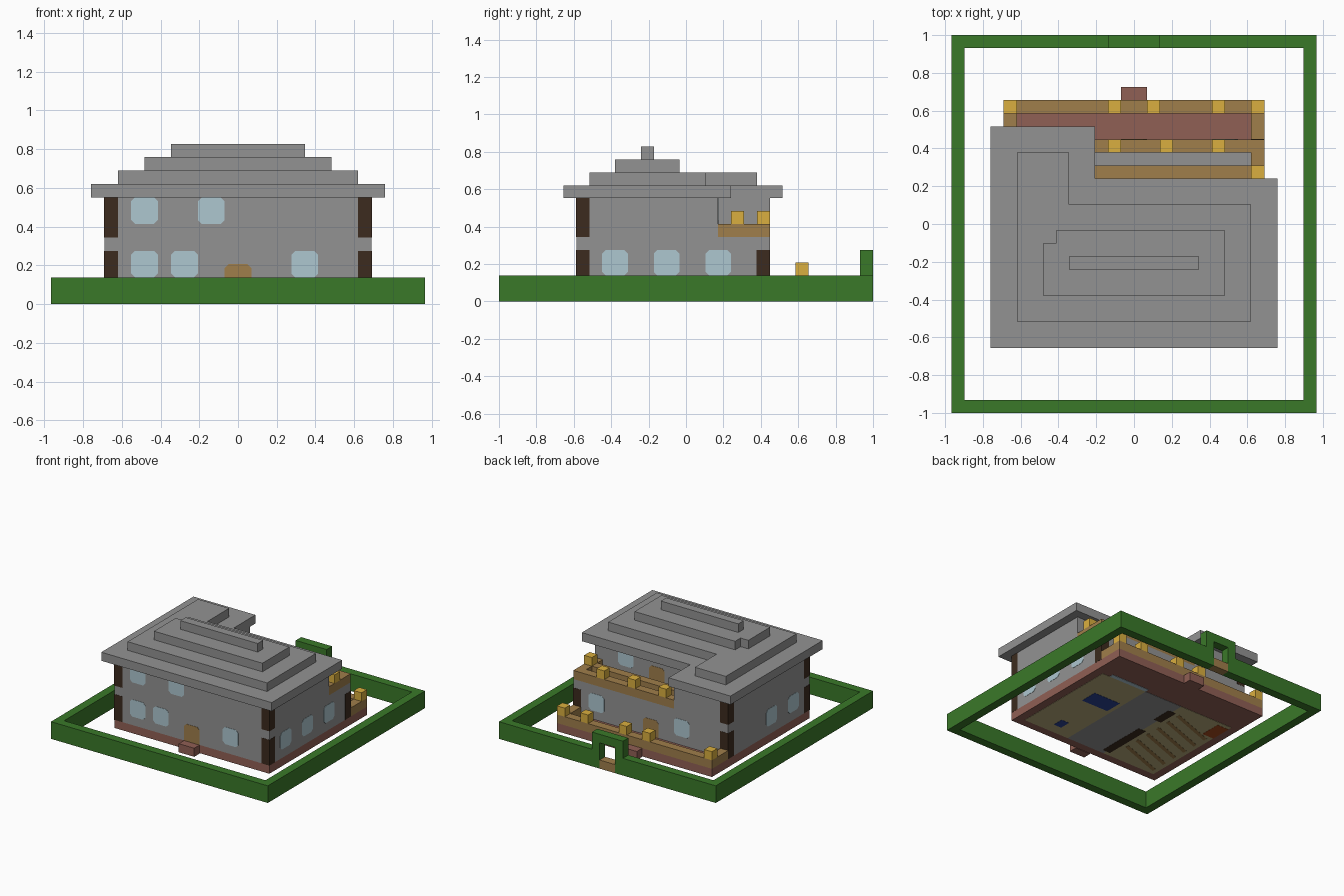
import bpy, bmesh
from mathutils import Vector

U = 2 / 29          # one block
cube = bpy.data.objects.get("Cube")
if cube:
    bpy.data.objects.remove(cube)


def material(name, *rgb):
    m = bpy.data.materials.new(name)
    m.use_nodes = True
    m.diffuse_color = (*rgb, 1)
    m.node_tree.nodes["Principled BSDF"].inputs["Base Color"].default_value = (*rgb, 1)
    return m


green = material("hedge green", .042, .19, .022)
grey = material("stone grey", .29, .29, .29)
dark = material("dark timber", .045, .024, .013)
glass = material("pale glass", .42, .57, .63)
wood = material("plank brown", .35, .21, .07)
gold = material("lamp gold", .70, .43, .05)
brick = material("brick red", .28, .115, .09)
navy = material("rug navy", .025, .055, .3)
olive = material("floor olive", .48, .41, .2)
rust = material("rust orange", .4, .07, .013)


def solid(name, mat, outline, offset):
    """Extrude a closed outline of 3D points (in blocks) along offset."""
    bm = bmesh.new()
    face = bm.faces.new([bm.verts.new(Vector(p) * U) for p in outline])
    new = bmesh.ops.extrude_face_region(bm, geom=[face])["geom"]
    verts = [v for v in new if isinstance(v, bmesh.types.BMVert)]
    bmesh.ops.translate(bm, verts=verts, vec=Vector(offset) * U)
    bmesh.ops.recalc_face_normals(bm, faces=bm.faces)
    mesh = bpy.data.meshes.new(name)
    bm.to_mesh(mesh)
    bm.free()
    mesh.materials.append(mat)
    ob = bpy.data.objects.new(name, mesh)
    bpy.context.collection.objects.link(ob)


def prism(name, mat, pts, z0, z1):
    solid(name, mat, [(x, y, z0) for x, y in pts], (0, 0, z1 - z0))


def box(name, mat, x0, x1, y0, y1, z0, z1):
    prism(name, mat, [(x0, y0), (x1, y0), (x1, y1), (x0, y1)], z0, z1)


def l_shape(x0, x1, y0, y1, xn, yn):
    """Rectangle with a wing on the low-x side reaching back to yn."""
    return [(x0, y0), (x1, y0), (x1, y1), (xn, y1), (xn, yn), (x0, yn)]


def panel(name, mat, axis, wall, centre, z0, out, square_foot=False):
    """Two-block panel with clipped corners, laid on a wall."""
    c = .3
    shape = [(1, 2 - c), (1 - c, 2), (c - 1, 2), (-1, 2 - c)]
    if square_foot:
        shape += [(-1, 0), (1, 0)]
    else:
        shape += [(-1, c), (c - 1, 0), (1 - c, 0), (1, c)]
    if axis == "y":
        pts = [(centre + a, wall, z0 + b) for a, b in shape]
        step = (0, out * .03, 0)
    else:
        pts = [(wall, centre + a, z0 + b) for a, b in shape]
        step = (out * .03, 0, 0)
    solid(name, mat, pts, step)


# Hedge ring and the arch over the back gate
box("front_hedge", green, -14, 14, -14.5, -13.5, 0, 2)
for side, s in (("left", 1), ("right", -1)):
    x0, x1 = sorted((13 * s, 14 * s))
    box(side + "_hedge", green, x0, x1, -13.5, 13.5, 0, 2)
    x0, x1 = sorted((s, 14 * s))
    box(side + "_back_hedge", green, x0, x1, 13.5, 14.5, 0, 2)
    x0, x1 = sorted((s, 2 * s))
    box(side + "_arch_post", green, x0, x1, 13.5, 14.5, 2, 3)
box("arch_lintel", green, -2, 2, 13.5, 14.5, 3, 4)
box("garden_gate", wood, -1, 1, 13.5, 14.5, 0, 1)

# Brick foundation and doorsteps
box("foundation", brick, -10, 10, -8.5, 9.5, .05, 1)
box("front_step", brick, -1, 1, -9.5, -8.5, 0, 1)
box("back_step", brick, -1, 1, 9.5, 10.5, 0, 1)

# Walls of both storeys
box("ground_floor_walls", grey, -10, 10, -8.5, 6.5, 1, 5)
prism("upper_floor_walls", grey, l_shape(-10, 10, -8.5, 2.5, -3, 6.5), 5, 8)

# Stepped roof
prism("roof_eaves", grey, l_shape(-11, 11, -9.5, 3.5, -3, 7.5), 8, 9)
prism("roof_second_step", grey, l_shape(-9, 9, -7.5, 1.5, -5, 5.5), 9, 10)
prism("roof_third_step", grey, l_shape(-7, 7, -5.5, -.5, -6, -1.5), 10, 11)
box("roof_ridge", grey, -5, 5, -3.5, -2.5, 11, 12)

# Dark corner posts, a hair proud of the walls
e = .02
for x in (-10, 9):
    for y in (-8.5, 5.5):
        for z0, z1 in ((1, 4), (5, 8)):
            if (x, y, z0) != (9, 5.5, 5):
                box("corner_post", dark, x - e, x + 1 + e, y - e, y + 1 + e, z0, z1)

# Windows
for x, z in ((-7, 2), (-4, 2), (5, 2), (-7, 6), (-2, 6)):
    panel("front_window", glass, "y", -8.5, x, z, -1)
for x in (-4, 7):
    panel("back_window", glass, "y", 6.5, x, 2, 1)
panel("balcony_window", glass, "y", 2.5, 6, 6, 1)
for y in (-5.5, -1.5, 2.5):
    panel("left_window", glass, "x", 10, y, 2, 1)
for y in (-5.5, -1.5):
    panel("right_window", glass, "x", -10, y, 2, -1)

# Doors
panel("front_door", wood, "y", -8.5, 0, 1, -1, True)
panel("back_door", wood, "y", 6.5, 0, 1, 1, True)
panel("balcony_door", wood, "y", 2.5, 2, 5, 1, True)

# Terrace rail with lamps
box("terrace_rail", wood, -10, 10, 8.5, 9.5, 1, 2)
for x in (-10, 9):
    box("terrace_side_rail", wood, x, x + 1, 6.5, 8.5, 1, 2)
for x in (-10, -2, 1, 6, 9):
    box("terrace_lamp", gold, x, x + 1, 8.5, 9.5, 2, 3)

# Balcony rails with lamps
box("balcony_rail", wood, -3, 10, 5.5, 6.5, 5, 6)
box("balcony_side_rail", wood, 9, 10, 2.5, 5.5, 5, 6)
box("balcony_inner_rail", wood, -3, 9, 3.5, 4.5, 5, 6)
for x, y in ((-2, 5.5), (2, 5.5), (6, 5.5), (9, 3.5)):
    box("balcony_lamp", gold, x, x + 1, y, y + 1, 6, 7)

# Room floors showing on the underside, as thin layered plates
box("hall_floor", grey, -2, 3, -7.5, 5.5, .02, .06)
box("left_room_floor", olive, 3, 9, -7.5, 5.5, .02, .06)
box("right_room_floor", olive, -9, -2, -7.5, 5.5, .02, .06)
box("window_sill_floor", glass, 3, 8, 5.5, 6, .02, .06)
box("large_rug", navy, 3.5, 7, -.3, 1.8, 0, .06)
box("small_rug", navy, 5, 6, -6.2, -4.9, 0, .06)
box("long_bench", dark, -2.5, -1.5, -7, -1, 0, .06)
box("short_bench", dark, -2.5, -1.5, 1.5, 4, 0, .06)
box("hearth", rust, -9, -7.5, 2.5, 5, 0, .06)
for i in range(6):
    y = -5 + 1.7 * i
    prism("floor_stripe", wood, [(-3, y), (-8.5, y - 2), (-8.5, y - 1.5), (-3, y + .5)], 0, .06)
